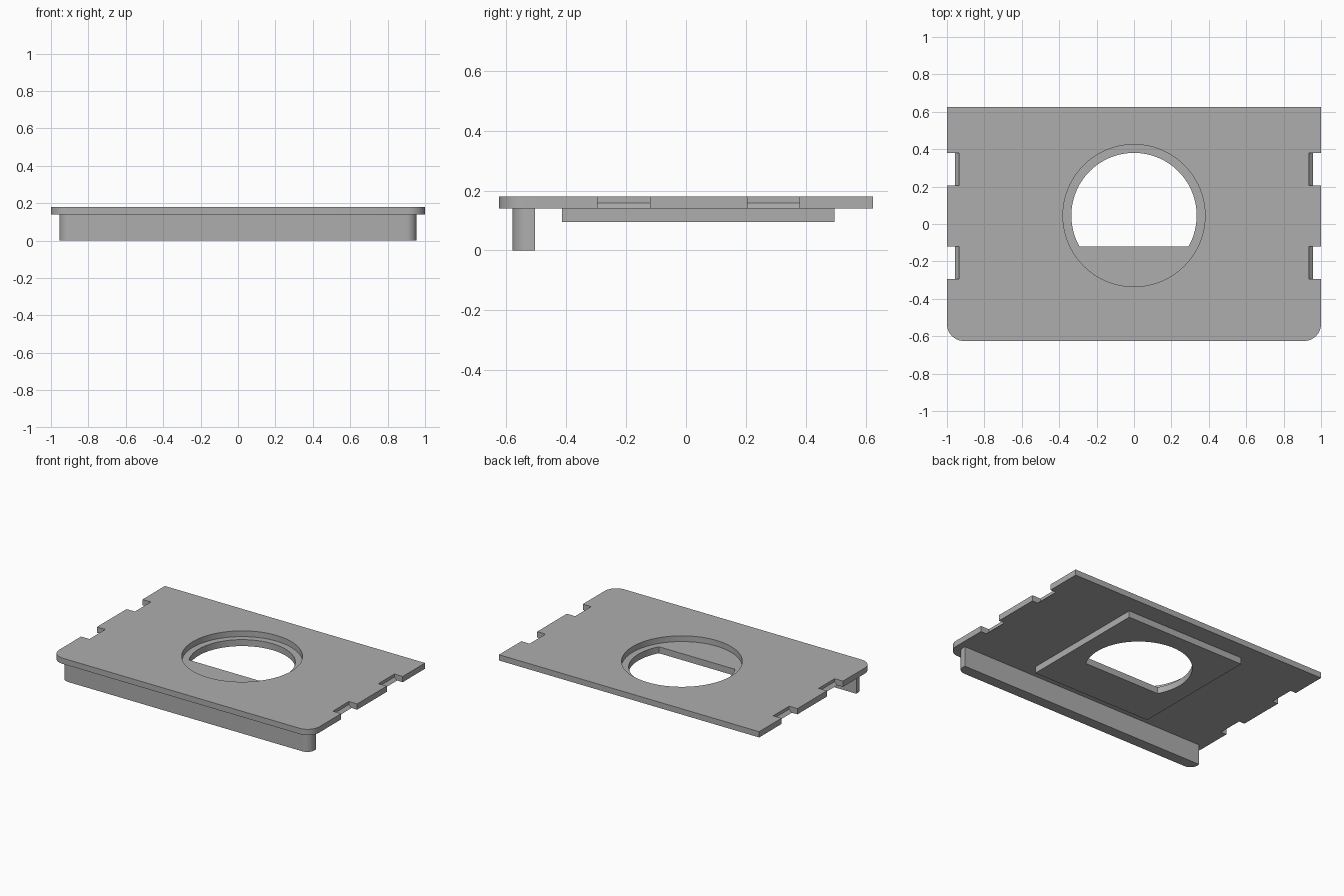
import bpy
import bmesh
from math import sin, cos, pi, asin, radians

cube = bpy.data.objects.get("Cube")
if cube:
    bpy.data.objects.remove(cube, do_unlink=True)

grey = bpy.data.materials.new("plain grey")
grey.use_nodes = True
colour = (0.42, 0.42, 0.42, 1)
grey.diffuse_color = colour
grey.node_tree.nodes["Principled BSDF"].inputs["Base Color"].default_value = colour

HOLE_Y = 0.045


def arc(cx, cy, r, a0, a1, n):
    return [(cx + r * cos(a0 + (a1 - a0) * i / n),
             cy + r * sin(a0 + (a1 - a0) * i / n)) for i in range(n + 1)]


def mirrored(half):
    """Close an outline from its +x half."""
    return half + [(-x, y) for x, y in reversed(half)]


def slab(name, outlines, z0, z1):
    """Extrude flat outlines; inner outlines become holes."""
    curve = bpy.data.curves.new(name, "CURVE")
    curve.dimensions = "2D"
    curve.fill_mode = "BOTH"
    curve.extrude = (z1 - z0) / 2
    for pts in outlines:
        spline = curve.splines.new("POLY")
        spline.points.add(len(pts) - 1)
        for p, (x, y) in zip(spline.points, pts):
            p.co = (x, y, 0, 1)
        spline.use_cyclic_u = True
    obj = bpy.data.objects.new(name, curve)
    bpy.context.collection.objects.link(obj)
    obj.location.z = (z0 + z1) / 2
    bpy.ops.object.select_all(action="DESELECT")
    obj.select_set(True)
    bpy.context.view_layer.objects.active = obj
    bpy.ops.object.convert(target="MESH")
    obj = bpy.context.view_layer.objects.active
    # Weld caps to walls
    bm = bmesh.new()
    bm.from_mesh(obj.data)
    bmesh.ops.remove_doubles(bm, verts=bm.verts, dist=0.0001)
    bmesh.ops.recalc_face_normals(bm, faces=bm.faces)
    bm.to_mesh(obj.data)
    bm.free()
    obj.data.materials.clear()
    obj.data.materials.append(grey)
    bpy.ops.object.shade_smooth_by_angle(angle=radians(30))
    return obj


# Main plate: rounded front corners, two notches per side, round recess
NOTCHES = [(-0.295, -0.12), (0.205, 0.38)]
NOTCH_X = 0.936
half = arc(0.91, -0.535, 0.09, -pi / 2, 0, 12)
for y0, y1 in NOTCHES:
    half += [(1, y0), (NOTCH_X, y0), (NOTCH_X, y1), (1, y1)]
half.append((1, 0.625))
recess = arc(0, HOLE_Y, 0.38, 0, 2 * pi, 96)[:-1]
slab("top_plate", [mirrored(half), recess], 0.14, 0.18)

# Square boss underneath with a flat-sided round opening
flat = asin((-0.12 - HOLE_Y) / 0.335)
opening = arc(0, HOLE_Y, 0.335, flat, pi - flat, 80)
square = mirrored([(0.456, -0.415), (0.456, 0.497)])
slab("square_boss", [square, opening], 0.095, 0.14)

# Front lip with rounded outer corners
lip = arc(0.9, -0.525, 0.055, -pi / 2, 0, 10) + [(0.955, -0.505)]
slab("front_lip", [mirrored(lip)], 0, 0.14)

# Sloped catches in the notches
for side, label in ((1, "left"), (-1, "right")):
    for (y0, y1), place in zip(NOTCHES, ("front", "back")):
        bm = bmesh.new()
        tri = [(NOTCH_X, 0.14), (0.957, 0.14), (NOTCH_X, 0.159)]
        face = bm.faces.new([bm.verts.new((side * x, y0, z)) for x, z in tri])
        ext = bmesh.ops.extrude_face_region(bm, geom=[face])
        moved = [v for v in ext["geom"] if isinstance(v, bmesh.types.BMVert)]
        bmesh.ops.translate(bm, verts=moved, vec=(0, y1 - y0, 0))
        bmesh.ops.recalc_face_normals(bm, faces=bm.faces)
        mesh = bpy.data.meshes.new(f"{label}_{place}_catch")
        bm.to_mesh(mesh)
        bm.free()
        mesh.materials.append(grey)
        bpy.context.collection.objects.link(bpy.data.objects.new(mesh.name, mesh))
